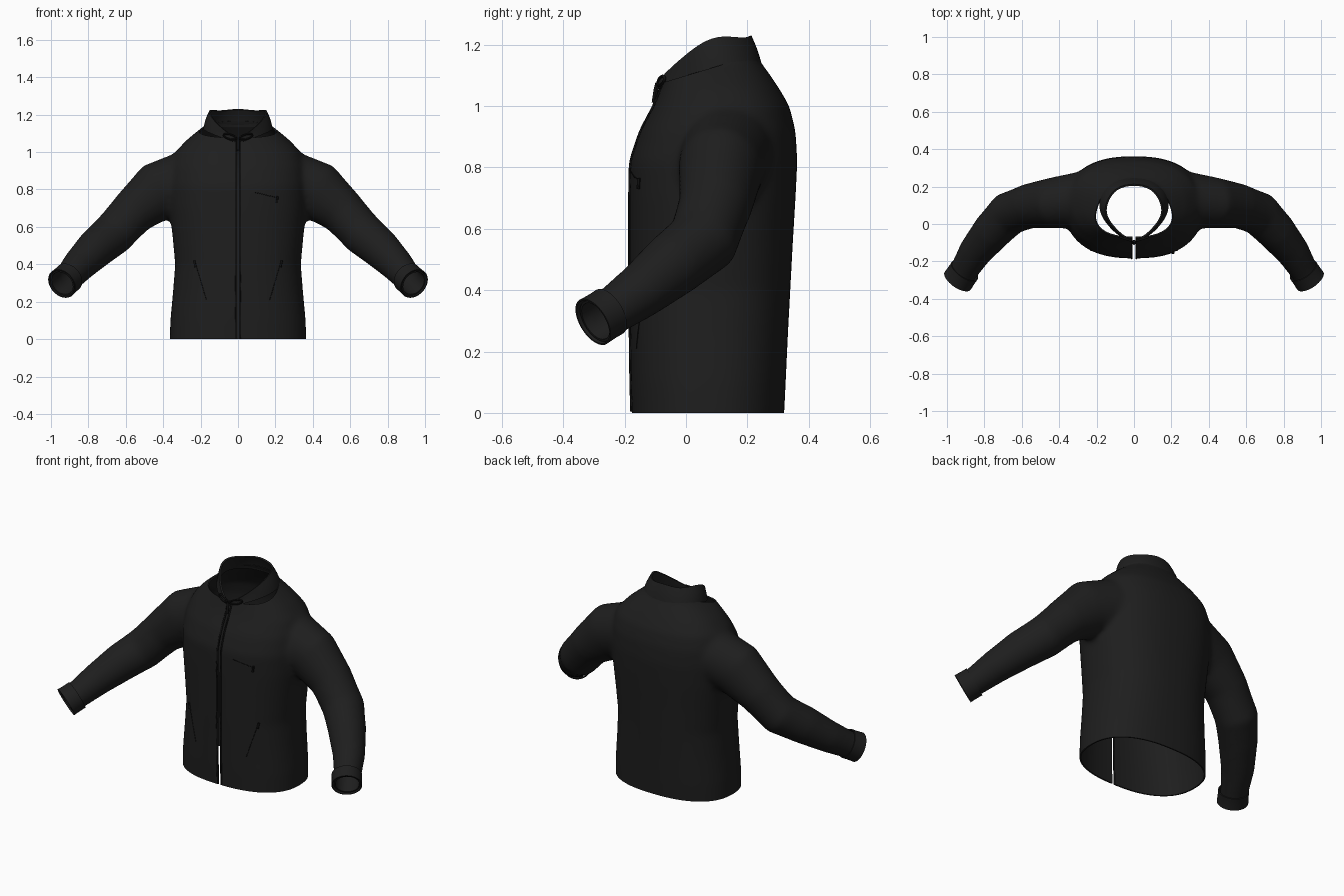
import bpy, bmesh, math
from mathutils import Vector
from mathutils.bvhtree import BVHTree

if "Cube" in bpy.data.objects:
    bpy.data.objects.remove(bpy.data.objects["Cube"])


def material(name, value):
    m = bpy.data.materials.new(name)
    m.use_nodes = True
    colour = (value, value, value, 1)
    m.diffuse_color = colour
    m.node_tree.nodes["Principled BSDF"].inputs["Base Color"].default_value = colour
    return m


FABRIC = material("black fabric", 0.013)
TRIM = material("zip black", 0.005)


def add_object(name, data, mat):
    ob = bpy.data.objects.new(name, data)
    bpy.context.collection.objects.link(ob)
    data.materials.clear()
    data.materials.append(mat)
    return ob


def bake(ob, angle=45):
    """Apply all modifiers, then smooth the surface with sharp rims."""
    deps = bpy.context.evaluated_depsgraph_get()
    mesh = bpy.data.meshes.new_from_object(ob.evaluated_get(deps))
    ob.modifiers.clear()
    ob.data = mesh
    bpy.ops.object.select_all(action="DESELECT")
    ob.select_set(True)
    bpy.context.view_layer.objects.active = ob
    bpy.ops.object.shade_smooth_by_angle(angle=math.radians(angle))


def loft(bm, rings, closed=True, caps=True):
    rows = [[bm.verts.new(p) for p in ring] for ring in rings]
    n = len(rows[0])
    for a, b in zip(rows, rows[1:]):
        for i in range(n if closed else n - 1):
            j = (i + 1) % n
            bm.faces.new((a[i], a[j], b[j], b[i]))
    if caps:
        bm.faces.new(rows[0])
        bm.faces.new(rows[-1])


def finish(bm, name, mat):
    bmesh.ops.recalc_face_normals(bm, faces=bm.faces)
    mesh = bpy.data.meshes.new(name)
    bm.to_mesh(mesh)
    bm.free()
    return add_object(name, mesh, mat)


def torso_ring(z, half, front, back, n=56, power=2.4):
    ring = []
    for i in range(n):
        a = math.tau * i / n
        c, s = math.cos(a), math.sin(a)
        x = half * math.copysign(abs(c) ** (2 / power), c)
        y = (back - front) / 2 * math.copysign(abs(s) ** (2 / power), s)
        ring.append(Vector((x, (front + back) / 2 + y, z)))
    return ring


def tube_ring(centre, axis, side, up, n=32):
    q = axis.to_track_quat("Z", "Y")
    return [centre + q @ Vector((side * math.cos(math.tau * i / n),
                                 up * math.sin(math.tau * i / n), 0)) for i in range(n)]


def flip(p, s):
    return Vector((p[0] * s, p[1], p[2]))


# Torso: height, half width, front, back
TORSO = [(-.1, .365, -.175, .315), (0, .365, -.177, .32), (.1, .362, -.18, .325),
         (.25, .348, -.182, .332), (.4, .336, -.184, .34), (.55, .35, -.184, .348),
         (.7, .366, -.184, .357), (.82, .37, -.182, .363), (.92, .362, -.148, .357),
         (1.0, .335, -.105, .337), (1.06, .28, -.08, .302), (1.11, .22, -.065, .268),
         (1.15, .168, -.045, .238), (1.22, .155, -.02, .215)]
# Sleeve: centre, side radius, up radius
SLEEVE = [((.28, .13, .845), .15, .16), ((.43, .112, .79), .137, .158),
          ((.56, .096, .68), .12, .124), ((.67, .055, .56), .118, .116),
          ((.76, -.04, .485), .106, .107), ((.85, -.15, .395), .09, .09),
          ((.91, -.25, .325), .076, .077), ((.99, -.37, .255), .076, .077)]
WRIST, WRIST_AXIS = Vector((.938, -.297, .3)), Vector((.45, -.65, -.4)).normalized()

# Body solid with both sleeves, fused into one skin
bm = bmesh.new()
loft(bm, [torso_ring(*row) for row in TORSO])
centres = [Vector(row[0]) for row in SLEEVE]
for s in (1, -1):
    rings = []
    for i, (c, side, up) in enumerate(SLEEVE):
        axis = centres[min(i + 1, len(centres) - 1)] - centres[max(i - 1, 0)]
        rings.append([flip(p, s) for p in tube_ring(centres[i], axis, side, up)])
    loft(bm, rings)
body = finish(bm, "jacket_body", FABRIC)
mod = body.modifiers.new("fuse", "REMESH")
mod.mode, mod.voxel_size = "VOXEL", 0.014
mod = body.modifiers.new("soften", "SMOOTH")
mod.factor, mod.iterations = 0.5, 14
bake(body)

# Openings: hem, neck, wrists and front slit
bm = bmesh.new()
bm.from_mesh(body.data)


def cut(point, normal, rule, clear=True):
    faces = [f for f in bm.faces if rule(f.calc_center_median())]
    geom = set(faces)
    for f in faces:
        geom.update(f.edges)
        geom.update(f.verts)
    bmesh.ops.bisect_plane(bm, geom=list(geom), plane_co=point, plane_no=normal,
                           clear_outer=clear)


cut((0, 0, 0), (0, 0, -1), lambda c: c.z < .1)
cut((0, .12, 1.135), (0, -.3, 1), lambda c: abs(c.x) < .26 and c.z > 1)
for s in (1, -1):
    cut(flip(WRIST, s), flip(WRIST_AXIS, s), lambda c: c.x * s > .8)
skin = BVHTree.FromBMesh(bm)
SLIT = .009
for s in (1, -1):
    cut((SLIT * s, 0, 0), (s, 0, 0), lambda c: abs(c.x) < .1 and c.y < .05, False)
gap = [f for f in bm.faces
       if abs(f.calc_center_median().x) < SLIT and f.calc_center_median().y < .05]
bmesh.ops.delete(bm, geom=gap, context="FACES")
bm.to_mesh(body.data)
bm.free()
mod = body.modifiers.new("cloth", "SOLIDIFY")
mod.thickness, mod.offset = .008, -1
bake(body)


def shell(name, rings, closed, thickness):
    bm = bmesh.new()
    loft(bm, rings, closed, False)
    ob = finish(bm, name, FABRIC)
    mod = ob.modifiers.new("round", "SUBSURF")
    mod.levels = 2
    mod = ob.modifiers.new("cloth", "SOLIDIFY")
    mod.thickness, mod.offset = thickness, 0
    bake(ob)


# Collar: half outlines from the front to the back
BASE = [(.01, -.088, 1.05), (.07, -.068, 1.07), (.135, -.01, 1.095), (.187, .07, 1.12),
        (.178, .16, 1.135), (.11, .232, 1.135), (0, .247, 1.135)]
EDGE = [(.014, -.088, 1.08), (.066, -.062, 1.11), (.125, 0, 1.165), (.155, .055, 1.208),
        (.148, .115, 1.23), (.1, .195, 1.215), (0, .215, 1.235)]


def whole(half):
    return [flip(p, -1) for p in half[:-1]] + [Vector(p) for p in reversed(half)]


low, high = whole(BASE), whole(EDGE)
middle = [a.lerp(b, .5) + Vector((a.x * .03, .004, 0)) for a, b in zip(low, high)]
shell("collar", [low, middle, high], False, .01)

# Cuffs
for s, side in ((1, "left"), (-1, "right")):
    rings = [[flip(p, s) for p in tube_ring(WRIST + WRIST_AXIS * d, WRIST_AXIS, r, r)]
             for d, r in ((-.065, .081), (-.03, .08), (.008, .082))]
    shell(side + "_cuff", rings, True, .006)


def on_front(x, z, lift=0):
    hit = skin.ray_cast(Vector((x, -1, z)), Vector((0, 1, 0)))[0]
    return Vector((x, (hit.y if hit else -.08) - lift, z))


def cord(name, points, radius, cyclic=False):
    curve = bpy.data.curves.new(name, "CURVE")
    curve.dimensions = "3D"
    curve.bevel_depth, curve.bevel_resolution = radius, 2
    curve.use_fill_caps = True
    line = curve.splines.new("POLY")
    line.points.add(len(points) - 1)
    for p, co in zip(line.points, points):
        p.co = (*co, 1)
    line.use_cyclic_u = cyclic
    ob = add_object(name + "_curve", curve, TRIM)
    deps = bpy.context.evaluated_depsgraph_get()
    mesh = bpy.data.meshes.new_from_object(ob.evaluated_get(deps))
    bpy.data.objects.remove(ob)
    bake(add_object(name, mesh, TRIM))


def seam(name, start, end, radius, lift=0, steps=12):
    a, b = Vector(start), Vector(end)
    cord(name, [on_front(*a.lerp(b, i / steps), lift) for i in range(steps + 1)], radius)


# Front zip, hand pockets and collar tabs
for s, side in ((1, "left"), (-1, "right")):
    seam(side + "_zip_tape", (.012 * s, .004), (.012 * s, 1.06), .005, 0, 50)
    seam(side + "_hand_pocket", (.17 * s, .21), (.232 * s, .42), .002)
    seam(side + "_pocket_pull", (.228 * s, .385), (.234 * s, .42), .006, .004, 3)
    loop = [(s * (.043 + .034 * math.cos(a)), -.092 + .022 * (1 + math.cos(a)) / 2,
             1.082 + .008 * math.cos(a) + .013 * math.sin(a))
            for a in (math.tau * i / 20 for i in range(20))]
    cord(side + "_collar_tab", loop, .005, True)

# Chest pocket on the left, and the main zip pull
seam("chest_pocket", (.09, .785), (.215, .755), .002)
seam("chest_pocket_pull", (.207, .73), (.212, .765), .006, .004, 3)
cord("zip_pull", [(0, -.092, 1.075), (0, -.098, 1.05), (0, -.104, 1.01)], .008)
